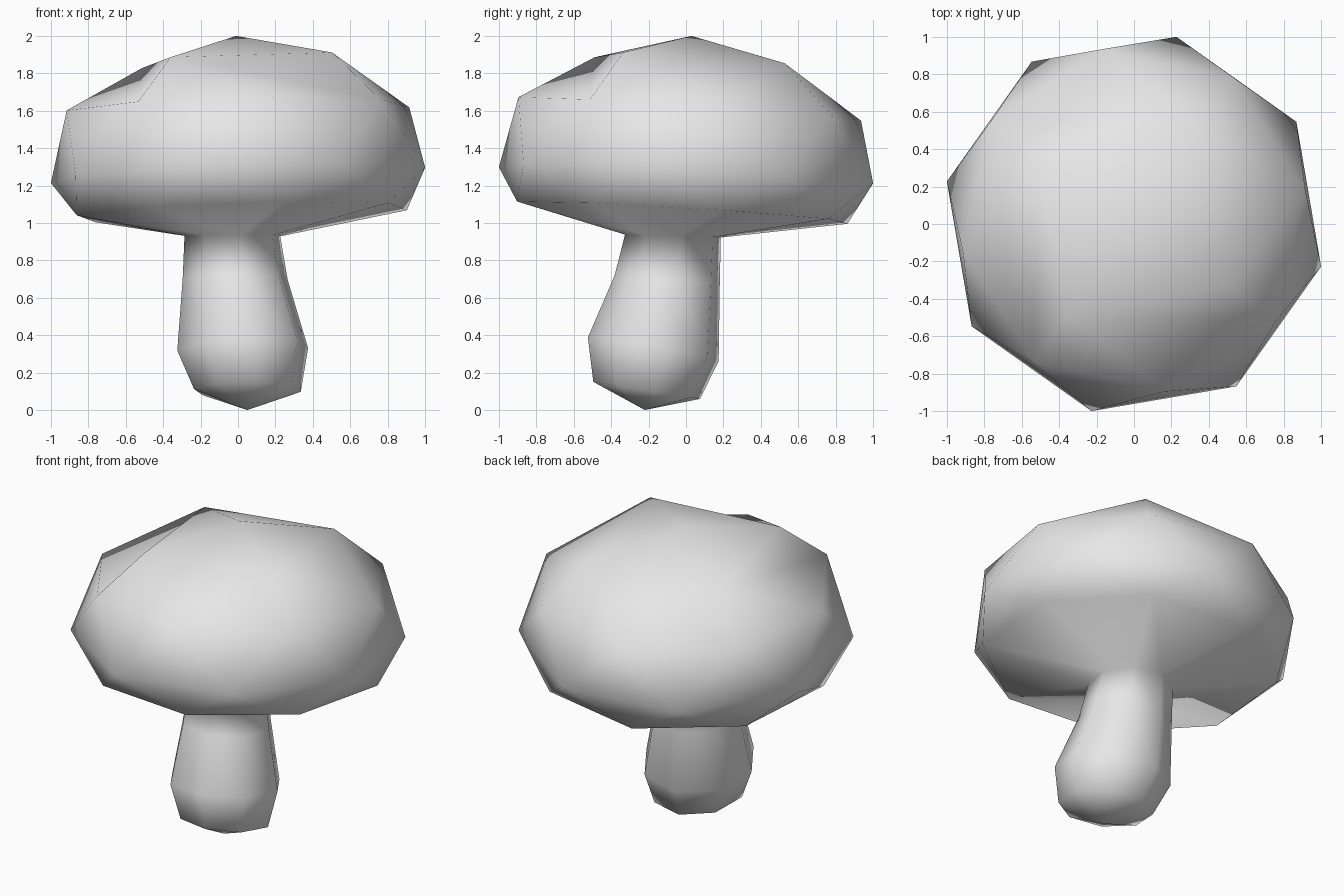
import bpy, bmesh, math

if "Cube" in bpy.data.objects:
    bpy.data.objects.remove(bpy.data.objects["Cube"])

mat = bpy.data.materials.new("plain grey")
mat.diffuse_color = (0.8, 0.8, 0.8, 1)
mat.use_nodes = True
mat.node_tree.nodes["Principled BSDF"].inputs["Base Color"].default_value = mat.diffuse_color
bm = bmesh.new()


def ring(n, turn, r, cx, cy, z, tx=0.0, ty=0.0):
    """Tilted ring of (angle, vertex) pairs, starting at angle 'turn'."""
    out = []
    for i in range(n):
        a = math.radians(turn) + 2 * math.pi * i / n
        dx, dy = r * math.cos(a), r * math.sin(a)
        out.append((a, bm.verts.new((cx + dx, cy + dy, z + tx * dx + ty * dy))))
    return out


def bridge(lo, hi):
    """Zip two rings together with triangles, whatever their counts."""
    i = j = 0

    def ang(r, k):
        return r[k % len(r)][0] + 2 * math.pi * (k // len(r))

    def vert(r, k):
        return r[k % len(r)][1]

    while i < len(lo) or j < len(hi):
        step_lo = j >= len(hi) or (i < len(lo) and ang(lo, i + 1) <= ang(hi, j + 1))
        if step_lo:
            bm.faces.new((vert(lo, i), vert(lo, i + 1), vert(hi, j)))
            i += 1
        else:
            bm.faces.new((vert(lo, i), vert(hi, j + 1), vert(hi, j)))
            j += 1


def pole(r, co):
    """Close a ring with a fan to one point."""
    p = bm.verts.new(co)
    for k in range(len(r)):
        bm.faces.new((r[k][1], r[(k + 1) % len(r)][1], p))


rings = [
    # stem, leaning forward towards its foot
    ring(8, 10, 0.29, 0.05, -0.21, 0.105, 0.0, -0.16),
    ring(8, 10, 0.355, 0.025, -0.175, 0.325, 0.05, -0.17),
    ring(8, 10, 0.285, -0.015, -0.10, 0.70, 0.0, -0.08),
    ring(8, 10, 0.26, -0.03, -0.07, 0.93, 0.0, -0.03),
    # cap: underside rim, widest ring, shoulder, crown
    ring(8, 14, 0.91, 0.02, -0.02, 1.055, 0.03, -0.06),
    ring(8, 32.2, 1.026, 0.0, 0.0, 1.255, 0.03, -0.05),
    ring(8, 10, 0.93, 0.0, 0.02, 1.61, 0.02, -0.065),
    ring(4, 55, 0.62, -0.005, 0.02, 1.87, 0.04, -0.06),
]
for lo, hi in zip(rings, rings[1:]):
    bridge(lo, hi)
pole(rings[0], (0.05, -0.22, 0.0))
pole(rings[-1], (-0.01, 0.03, 2.0))

bmesh.ops.recalc_face_normals(bm, faces=bm.faces)
for f in bm.faces:
    f.smooth = True
me = bpy.data.meshes.new("mushroom")
bm.to_mesh(me)
bm.free()
me.materials.append(mat)
ob = bpy.data.objects.new("mushroom", me)
bpy.context.collection.objects.link(ob)
